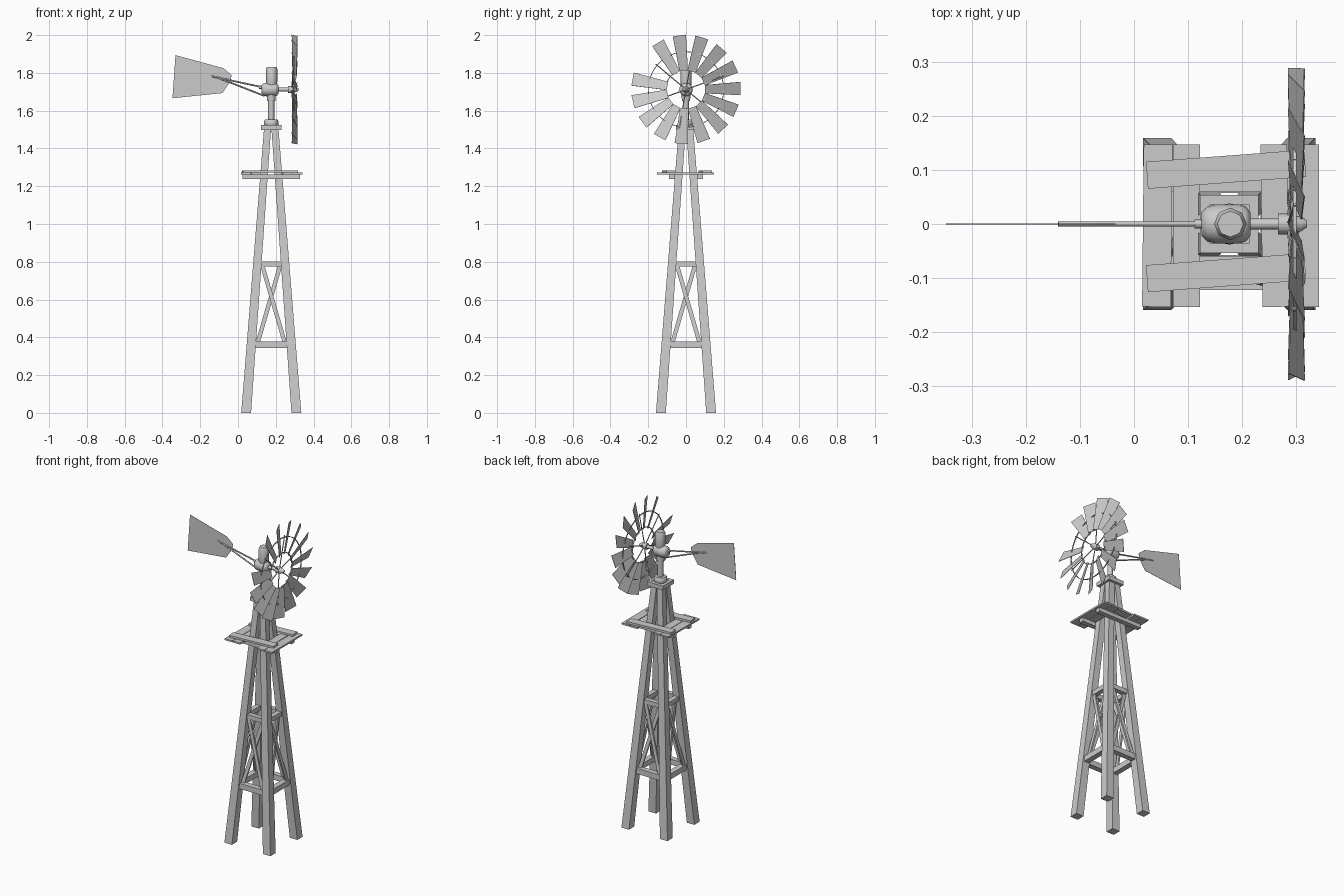
import bpy, bmesh, math
from mathutils import Vector, Matrix

if "Cube" in bpy.data.objects:
    bpy.data.objects.remove(bpy.data.objects["Cube"])

CX = 0.176       # tower axis
WZ = 1.712       # wheel axis height
WX = 0.30        # wheel plane

grey = bpy.data.materials.new("weathered grey")
grey.diffuse_color = (0.6, 0.6, 0.6, 1)
grey.use_nodes = True
grey.node_tree.nodes["Principled BSDF"].inputs["Base Color"].default_value = grey.diffuse_color


def finish(name, bm, smooth=False):
    bmesh.ops.recalc_face_normals(bm, faces=bm.faces)
    me = bpy.data.meshes.new(name)
    bm.to_mesh(me)
    bm.free()
    me.materials.append(grey)
    ob = bpy.data.objects.new(name, me)
    bpy.context.collection.objects.link(ob)
    if smooth:
        bpy.ops.object.select_all(action='DESELECT')
        ob.select_set(True)
        bpy.context.view_layer.objects.active = ob
        bpy.ops.object.shade_smooth_by_angle(angle=math.radians(50))
    return ob


def loft(bm, rings):
    """Skin a list of equal-length point rings and cap both ends."""
    vs = [[bm.verts.new(p) for p in r] for r in rings]
    n = len(vs[0])
    for a, b in zip(vs, vs[1:]):
        for i in range(n):
            j = (i + 1) % n
            bm.faces.new((a[i], a[j], b[j], b[i]))
    bm.faces.new(vs[0])
    bm.faces.new(vs[-1])


def box(bm, center, size, turn=0):
    m = (Matrix.Translation(center) @ Matrix.Rotation(math.radians(turn), 4, 'Z')
         @ Matrix.Diagonal((*size, 1)))
    bmesh.ops.create_cube(bm, size=1, matrix=m)


def bar(bm, a, b, w, d, side):
    """Rectangular bar from a to b: w across in the face, d along 'side'."""
    a, b, side = Vector(a), Vector(b), Vector(side)
    u = (b - a).cross(side).normalized() * w / 2
    s = side * d / 2
    loft(bm, [[p + u + s, p - u + s, p - u - s, p + u - s] for p in (a, b)])


def rod(bm, a, b, r, n=8):
    a, b = Vector(a), Vector(b)
    m = Matrix.Translation((a + b) / 2) @ (b - a).to_track_quat('Z', 'Y').to_matrix().to_4x4()
    bmesh.ops.create_cone(bm, cap_ends=True, segments=n, radius1=r, radius2=r,
                          depth=(b - a).length, matrix=m)


def lathe(name, profile, axis, origin, n=16):
    """Revolve (position, radius) pairs about the x or z axis."""
    bm = bmesh.new()
    rings = []
    for t, r in profile:
        ring = []
        for i in range(n):
            a = 2 * math.pi * i / n
            c, s = r * math.cos(a), r * math.sin(a)
            ring.append(Vector(origin) + Vector((t, c, s) if axis == 'X' else (c, s, t)))
        rings.append(ring)
    loft(bm, rings)
    return finish(name, bm, True)


# Four tapered legs leaning together
bm = bmesh.new()
for sx in (-1, 1):
    for sy in (-1, 1):
        rings = []
        for z, i, o in ((0, 0.107, 0.159), (1.52, 0.0, 0.037)):
            rings.append([(CX + sx * x, sy * y, z) for x, y in ((i, i), (o, i), (o, o), (i, o))])
        loft(bm, rings)
finish("legs", bm)

# Rails and cross braces on each tower side
bm = bmesh.new()
for k in range(4):
    rot = Matrix.Translation((CX, 0, 0)) @ Matrix.Rotation(k * math.pi / 2, 4, 'Z')
    side = rot.to_3x3() @ Vector((0, 1, 0))

    def P(x, z, off=0.0):
        return rot @ Vector((x, -(0.133 - 0.077 * z) + off, z))
    bar(bm, P(-0.09, 0.36), P(0.09, 0.36), 0.034, 0.034, side)
    bar(bm, P(-0.06, 0.788), P(0.06, 0.788), 0.028, 0.03, side)
    for s in (-1, 1):
        bar(bm, P(-s * 0.075, 0.36, s * 0.005), P(s * 0.05, 0.79, s * 0.005), 0.022, 0.01, side)
finish("braces", bm)

# Platform: bearers, lower planks, upper planks laid slightly askew
bm = bmesh.new()
for s in (-1, 1):
    box(bm, (CX, s * 0.074, 1.25), (0.305, 0.03, 0.024))
finish("platform_bearers", bm)
bm = bmesh.new()
for x, w, t in ((0.043, 0.053, -0.6), (0.097, 0.049, 0), (0.26, 0.049, 0.8), (0.315, 0.053, 0)):
    box(bm, (x, -0.003, 1.267), (w, 0.3, 0.01), t)
for y in (0.101, -0.09):
    box(bm, (0.17, y, 1.278), (0.293, 0.05, 0.012), 4.3)
finish("platform_planks", bm)

# Collar boards around the tower head
bm = bmesh.new()
for s in (-1, 1):
    box(bm, (CX + s * 0.045, 0, 1.511), (0.018, 0.108, 0.025))
    box(bm, (CX, s * 0.045, 1.511), (0.072, 0.018, 0.025))
finish("collar", bm)

# Turntable, mast and gearbox
lathe("turntable", [(1.518, 0.034), (1.525, 0.038), (1.545, 0.038), (1.553, 0.032)], 'Z', (CX, 0, 0))
lathe("mast", [(1.55, 0.016), (1.69, 0.016)], 'Z', (CX, 0, 0), 10)
lathe("mast_socket", [(1.652, 0.022), (1.70, 0.024)], 'Z', (CX, 0, 0), 12)
lathe("gearbox", [(0.125, 0.022), (0.135, 0.032), (0.15, 0.036), (0.195, 0.036),
                  (0.207, 0.032), (0.215, 0.022)], 'X', (0, 0, WZ))
lathe("gearbox_cap", [(1.73, 0.027), (1.752, 0.03), (1.82, 0.03), (1.832, 0.024)], 'Z', (CX + 0.002, 0, 0), 8)
lathe("axle", [(0.2, 0.01), (0.30, 0.01)], 'X', (0, 0, WZ), 12)
lathe("hub", [(0.266, 0.019), (0.292, 0.019), (0.294, 0.016), (0.308, 0.014), (0.32, 0.006)],
      'X', (0, 0, WZ), 12)

# Wheel blades: fifteen places, one blade missing
bm = bmesh.new()
twist = math.radians(23)
for k in range(15):
    if k == 6:
        continue
    a = math.radians(1 + 24 * k)
    radial = Vector((0, math.cos(a), math.sin(a)))
    tang = Vector((0, -math.sin(a), math.cos(a)))
    wide = tang * math.cos(twist) + Vector((1, 0, 0)) * math.sin(twist)
    thick = radial.cross(wide) * 0.001
    c = Vector((WX, 0, WZ))
    quad = [c + radial * r + wide * w for r, w in
            ((0.1, -0.024), (0.288, -0.038), (0.288, 0.038), (0.1, 0.024))]
    loft(bm, [[p - thick for p in quad], [p + thick for p in quad]])
finish("wheel_blades", bm)

# Wheel rings and spokes
bm = bmesh.new()
N = 40
for r in (0.108, 0.2):
    for i in range(N):
        a, b = (2 * math.pi * j / N for j in (i, i + 1))
        bar(bm, (WX - 0.003, r * math.cos(a), WZ + r * math.sin(a)),
            (WX - 0.003, r * math.cos(b), WZ + r * math.sin(b)), 0.004, 0.006, (1, 0, 0))
for k in range(6):
    a = math.radians(20 + 60 * k)
    rod(bm, (WX - 0.015, 0, WZ), (WX - 0.003, 0.21 * math.cos(a), WZ + 0.21 * math.sin(a)), 0.003, 6)
finish("wheel_frame", bm)

# Tail rods and vane
bm = bmesh.new()
rod(bm, (0.14, 0, 1.722), (-0.14, 0, 1.782), 0.0045)
rod(bm, (0.14, 0, 1.678), (-0.10, 0, 1.772), 0.0045)
finish("tail_rods", bm, True)
lathe("tail_bracket", [(0.112, 0.008), (0.13, 0.008)], 'X', (0, 0, WZ + 0.012), 8)
bm = bmesh.new()
vane = ((-0.331, 1.894), (-0.077, 1.825), (-0.034, 1.788), (-0.04, 1.756), (-0.082, 1.693), (-0.347, 1.666))
loft(bm, [[(x, y, z) for x, z in vane] for y in (-0.0008, 0.0008)])
finish("tail_vane", bm)
